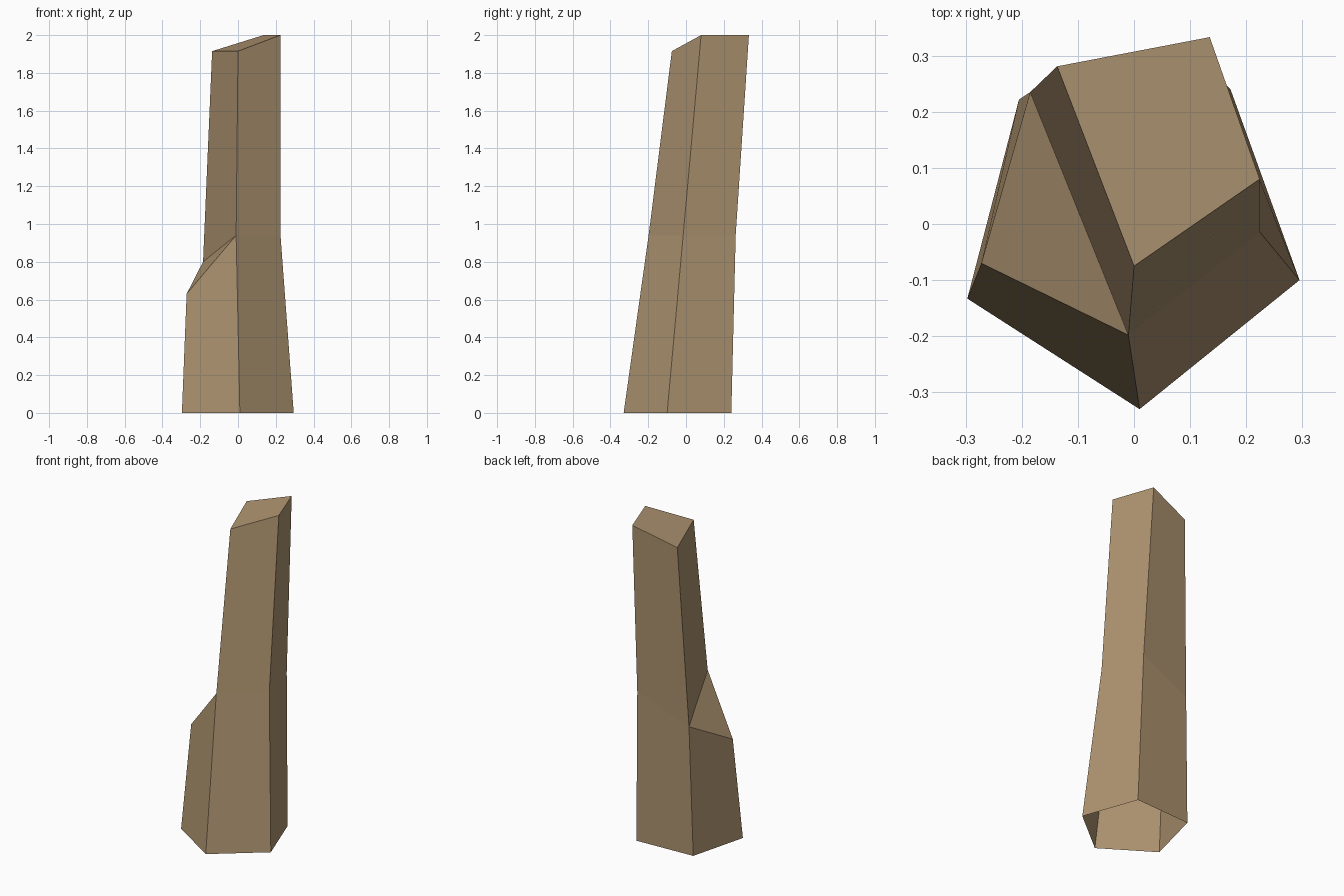
import bpy
import bmesh

if "Cube" in bpy.data.objects:
    bpy.data.objects.remove(bpy.data.objects["Cube"])

# one bare wood colour
wood = bpy.data.materials.new("pale brown wood")
wood.diffuse_color = (0.43, 0.30, 0.165, 1)
wood.use_nodes = True
wood.node_tree.nodes["Principled BSDF"].inputs["Base Color"].default_value = wood.diffuse_color

# rings run: front, right, back right, back left, left
base = [(0.01, -0.33, 0), (0.295, -0.10, 0), (0.172, 0.24, 0),
        (-0.205, 0.222, 0), (-0.297, -0.133, 0)]
middle = [(-0.01, -0.198, 0.94), (0.225, -0.015, 0.94), (0.15, 0.263, 0.94),
          (-0.185, 0.235, 0.80), (-0.272, -0.07, 0.63)]
tip = [(0.0, -0.075, 1.915), (0.224, 0.08, 2.0),
       (0.135, 0.333, 2.0), (-0.137, 0.281, 1.915)]

bm = bmesh.new()
rings = [[bm.verts.new(p) for p in ring] for ring in (base, middle, tip)]


def skin(lower, upper, count):
    """Join two rings of equal count with side faces."""
    for i in range(count):
        j = (i + 1) % count
        bm.faces.new((lower[i], lower[j], upper[j], upper[i]))


# five sided lower trunk, open underneath
skin(rings[0], rings[1], 5)
# splintered ledge on the left
bm.faces.new((rings[1][0], rings[1][3], rings[1][4]))
# four sided upper trunk
skin(rings[1][:4], rings[2], 4)
# slanted broken tip
bm.faces.new(rings[2])

bm.normal_update()
mesh = bpy.data.meshes.new("broken_trunk")
bm.to_mesh(mesh)
bm.free()
mesh.materials.append(wood)
bpy.context.collection.objects.link(bpy.data.objects.new("broken_trunk", mesh))
